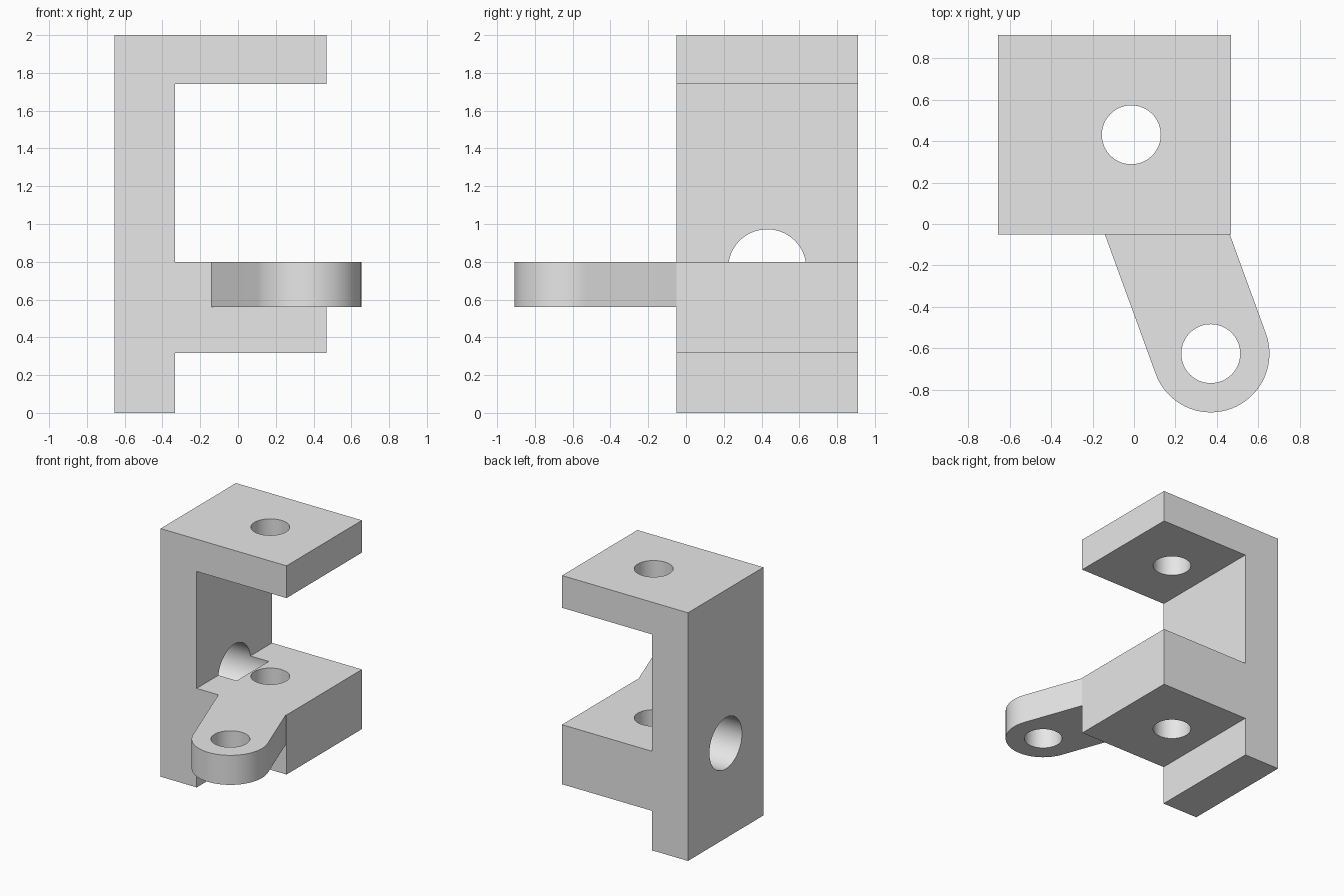
import bpy, bmesh
from math import cos, sin, pi, radians
from mathutils import Matrix, Vector

cube = bpy.data.objects.get("Cube")
if cube:
    bpy.data.objects.remove(cube, do_unlink=True)

GREY = (0.8, 0.8, 0.8, 1.0)
mat = bpy.data.materials.new("plain grey")
mat.use_nodes = True
mat.diffuse_color = GREY
mat.node_tree.nodes["Principled BSDF"].inputs["Base Color"].default_value = GREY


def add_object(name, bm):
    bmesh.ops.recalc_face_normals(bm, faces=bm.faces)
    mesh = bpy.data.meshes.new(name)
    bm.to_mesh(mesh)
    bm.free()
    mesh.materials.append(mat)
    obj = bpy.data.objects.new(name, mesh)
    bpy.context.collection.objects.link(obj)
    return obj


def extrude_outline(name, points, offset):
    """Turn a planar outline into a solid."""
    bm = bmesh.new()
    face = bm.faces.new([bm.verts.new(p) for p in points])
    top = bmesh.ops.extrude_face_region(bm, geom=[face], use_keep_orig=True)["geom"]
    verts = [v for v in top if isinstance(v, bmesh.types.BMVert)]
    bmesh.ops.translate(bm, verts=verts, vec=offset)
    return add_object(name, bm)


def drill(target, start, end, radius):
    """Cut a round hole along the line from start to end."""
    start, end = Vector(start), Vector(end)
    axis = end - start
    place = Matrix.Translation((start + end) / 2) @ axis.to_track_quat("Z", "Y").to_matrix().to_4x4()
    bm = bmesh.new()
    bmesh.ops.create_cone(bm, cap_ends=True, segments=64, radius1=radius,
                          radius2=radius, depth=axis.length, matrix=place)
    cutter = add_object("hole_cutter", bm)
    cutter.hide_render = True
    mod = target.modifiers.new("hole", "BOOLEAN")
    mod.operation, mod.solver, mod.object = "DIFFERENCE", "EXACT", cutter
    bpy.context.view_layer.update()
    graph = bpy.context.evaluated_depsgraph_get()
    mesh = bpy.data.meshes.new_from_object(target.evaluated_get(graph))
    target.modifiers.clear()
    target.data = mesh
    bpy.data.objects.remove(cutter, do_unlink=True)


# Bracket: upright back plate, top plate and thick shelf in one profile
LEFT, INNER, RIGHT = -0.655, -0.333, 0.468
FRONT, BACK = -0.05, 0.91
SHELF_TOP, BORE_Y = 0.798, 0.43
profile = [(LEFT, 0), (INNER, 0), (INNER, 0.318), (RIGHT, 0.318),
           (RIGHT, SHELF_TOP), (INNER, SHELF_TOP), (INNER, 1.74),
           (RIGHT, 1.74), (RIGHT, 2), (LEFT, 2)]
bracket = extrude_outline("bracket", [(x, FRONT, z) for x, z in profile],
                          (0, BACK - FRONT, 0))

# Aligned pin holes, then the side bore that runs into the shelf
drill(bracket, (-0.013, BORE_Y, -0.1), (-0.013, BORE_Y, 2.1), 0.142)
drill(bracket, (-0.8, BORE_Y, 0.765), (-0.17, BORE_Y, 0.765), 0.207)

# Slanted lug arm with a rounded, drilled end
cx, cy, r = 0.37, -0.625, 0.283
tilt = radians(20)
half = r / cos(tilt)
root = cx + (cy - FRONT) * sin(tilt) / cos(tilt)
arc = [(cx + r * cos(a), cy + r * sin(a))
       for a in (tilt - pi * i / 40 for i in range(41))]
outline = [(root - half, FRONT), (root + half, FRONT)] + arc
arm = extrude_outline("lug_arm", [(x, y, 0.56) for x, y in outline],
                      (0, 0, SHELF_TOP - 0.56))
drill(arm, (cx, cy, 0.4), (cx, cy, 1.0), 0.142)

# Smooth bores and rounded end, keep sharp edges
for obj in (bracket, arm):
    bpy.ops.object.select_all(action="DESELECT")
    obj.select_set(True)
    bpy.context.view_layer.objects.active = obj
    bpy.ops.object.shade_smooth_by_angle(angle=radians(30))
